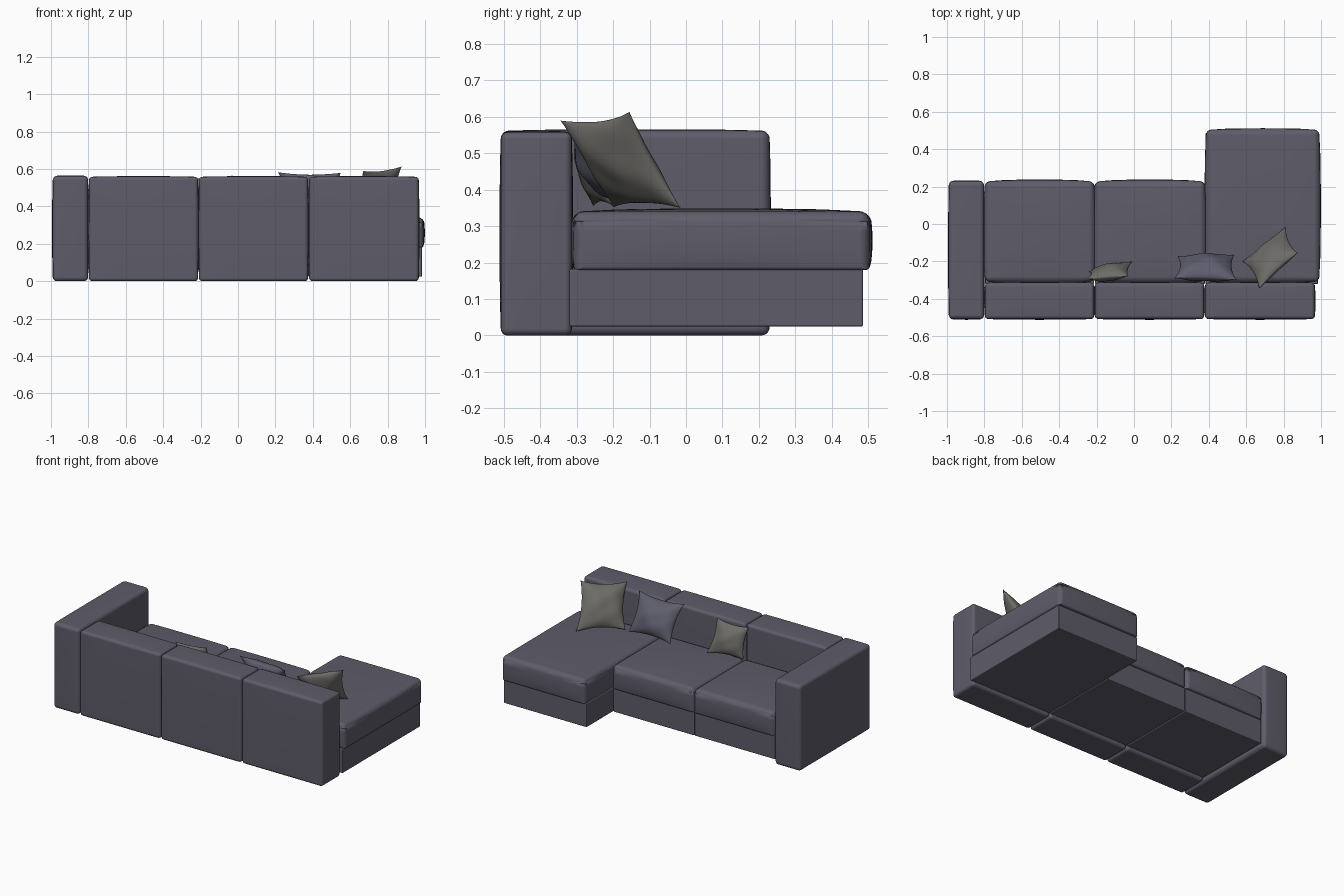
import bpy, bmesh, math
from mathutils import Vector

old = bpy.data.objects.get("Cube")
if old:
    bpy.data.objects.remove(old, do_unlink=True)


def material(name, rgb):
    m = bpy.data.materials.new(name)
    m.use_nodes = True
    m.diffuse_color = (*rgb, 1)
    bsdf = m.node_tree.nodes["Principled BSDF"]
    bsdf.inputs["Base Color"].default_value = (*rgb, 1)
    bsdf.inputs["Roughness"].default_value = 0.8
    return m


slate = material("slate fabric", (0.112, 0.108, 0.143))
blue = material("blue grey fabric", (0.112, 0.112, 0.155))
grey = material("warm grey fabric", (0.155, 0.15, 0.138))


def finish(name, bm, mat):
    bmesh.ops.recalc_face_normals(bm, faces=bm.faces)
    for f in bm.faces:
        f.smooth = True
    mesh = bpy.data.meshes.new(name)
    bm.to_mesh(mesh)
    bm.free()
    mesh.materials.append(mat)
    ob = bpy.data.objects.new(name, mesh)
    bpy.context.collection.objects.link(ob)
    return ob


def padded_block(name, xs, ys, zs, radius, crown=0.0, bottom=1.0):
    """Box with slightly domed faces and rounded edges; bottom scales the lower radius."""
    bm = bmesh.new()
    bmesh.ops.create_cube(bm, size=2)
    bmesh.ops.subdivide_edges(bm, edges=bm.edges, cuts=5, use_grid_fill=True)
    weight = bm.edges.layers.float.new("bevel_weight_edge")
    for e in bm.edges:
        if len(e.link_faces) == 2 and e.calc_face_angle() > 1:
            low = all(v.co.z < -0.99 for v in e.verts)
            e[weight] = bottom if low else 1.0
    spans = (xs, ys, zs)
    mid = Vector([(a + b) / 2 for a, b in spans])
    half = Vector([(b - a) / 2 for a, b in spans])
    for v in bm.verts:
        p = v.co.copy()
        q = Vector([p[i] * half[i] for i in range(3)])
        for i in range(3):
            if abs(p[i]) > 0.99 and not (i == 2 and p.z < 0):
                j, k = (i + 1) % 3, (i + 2) % 3
                dome = (1 - p[j] ** 2) * (1 - p[k] ** 2)
                q[i] += math.copysign(crown * max(dome, 0) ** 0.6, p[i])
        v.co = mid + q
    ob = finish(name, bm, slate)
    bev = ob.modifiers.new("rounded edges", 'BEVEL')
    bev.limit_method = 'WEIGHT'
    bev.width = radius
    bev.segments = 5
    bev.harden_normals = True
    return ob


def pillow(name, corners, thick, mat, n=24):
    """Throw pillow from bottom-right, bottom-left, top-left, top-right corners."""
    a, b, c, d = [Vector(p) for p in corners]
    normal = (b - a).cross(d - a).normalized()
    bm = bmesh.new()
    for side in (-1, 1):
        rows = []
        for i in range(n + 1):
            row = []
            for j in range(n + 1):
                u = math.sin(math.pi / 2 * (2 * i / n - 1))
                v = math.sin(math.pi / 2 * (2 * j / n - 1))
                # edges pulled inwards between the pointed corners
                s = (u * (1 - 0.13 * (1 - v * v)) + 1) / 2
                t = (v * (1 - 0.13 * (1 - u * u)) + 1) / 2
                p = a.lerp(b, s).lerp(d.lerp(c, s), t)
                puff = max((1 - u * u) * (1 - v * v), 0) ** 0.6
                crease = 1 + 0.1 * math.sin(5 * u + 2 * v) * math.cos(4 * v - u)
                row.append(bm.verts.new(p + normal * side * thick * puff * crease))
            rows.append(row)
        for i in range(n):
            for j in range(n):
                bm.faces.new((rows[i][j], rows[i + 1][j],
                              rows[i + 1][j + 1], rows[i][j + 1]))
    bmesh.ops.remove_doubles(bm, verts=bm.verts, dist=0.0003)
    return finish(name, bm, mat)


# Arm at the right end
padded_block("arm", (-0.99, -0.802), (-0.508, 0.229), (0, 0.562), 0.022, 0.004)

# Three back rests
for label, x0, x1 in (("right", -0.796, -0.214), ("middle", -0.208, 0.374),
                      ("left", 0.381, 0.966)):
    padded_block(label + "_back", (x0, x1), (-0.508, -0.314), (0, 0.558), 0.018, 0.004)

# Plinths and cushions of the two seats
for label, x0, x1 in (("right", -0.796, -0.213), ("middle", -0.209, 0.379)):
    padded_block(label + "_base", (x0, x1), (-0.32, 0.213), (0.025, 0.182), 0.005)
    padded_block(label + "_cushion", (x0, x1), (-0.308, 0.227), (0.18, 0.337),
                 0.035, 0.011, 0.4)

# Long lounge section
padded_block("lounge_base", (0.382, 0.984), (-0.32, 0.486), (0.025, 0.182), 0.005)
padded_block("lounge_cushion", (0.386, 0.99), (-0.308, 0.503), (0.18, 0.34),
             0.055, 0.009, 0.35)

# Throw pillows
pillow("left_pillow", ((0.58, -0.2, 0.352), (0.81, -0.015, 0.35),
                       (0.875, -0.155, 0.614), (0.67, -0.345, 0.59)), 0.055, grey)
pillow("middle_pillow", ((0.235, -0.175, 0.36), (0.535, -0.165, 0.365),
                         (0.55, -0.3, 0.58), (0.215, -0.29, 0.583)), 0.062, blue)
pillow("right_pillow", ((-0.24, -0.255, 0.355), (-0.01, -0.2, 0.356),
                        (-0.03, -0.28, 0.565), (-0.25, -0.295, 0.554)), 0.042, grey)
